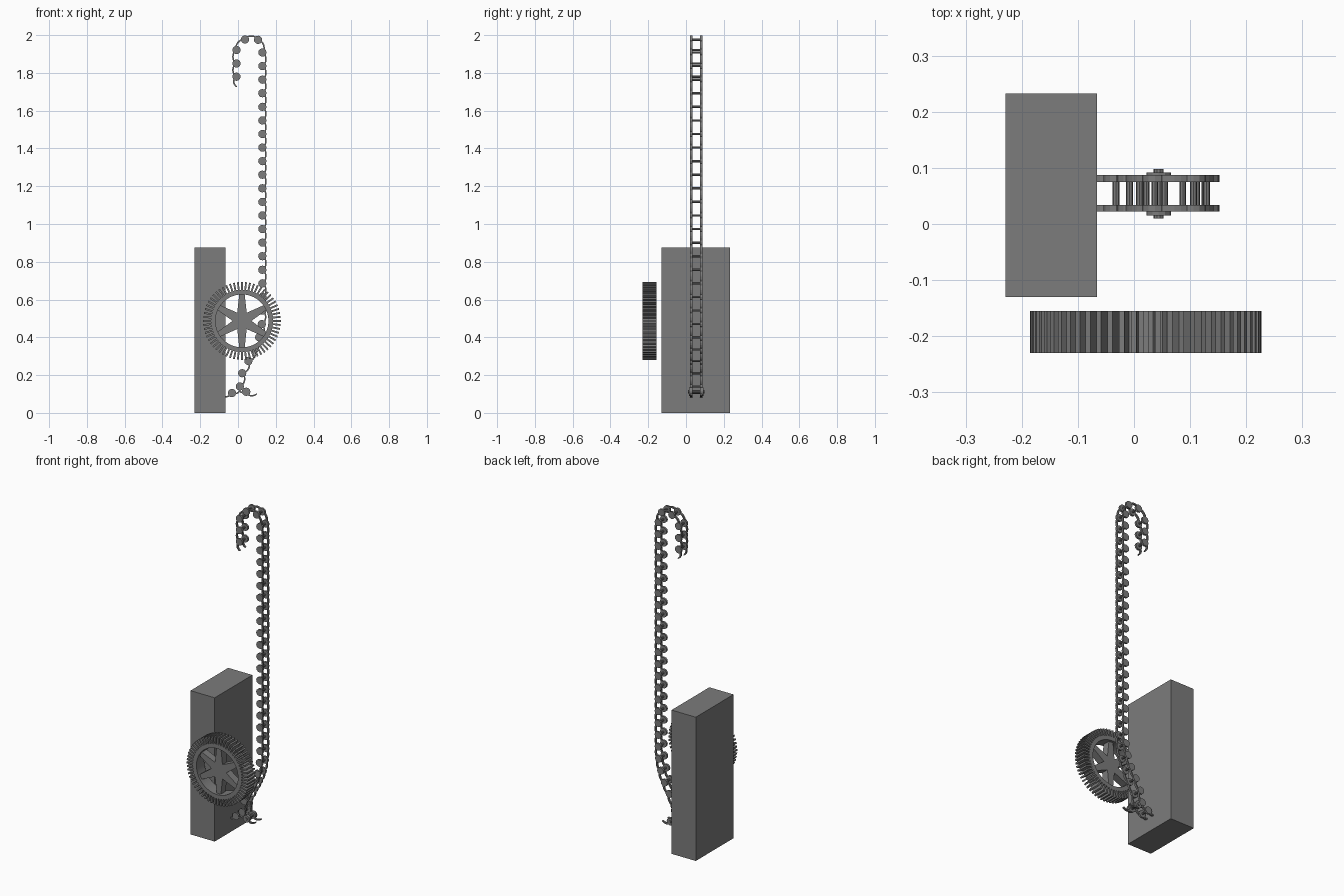
import bpy, bmesh, math
from mathutils import Vector

if "Cube" in bpy.data.objects:
    bpy.data.objects.remove(bpy.data.objects["Cube"])

grey = bpy.data.materials.new("dark grey")
grey.diffuse_color = (0.2, 0.2, 0.2, 1)
grey.use_nodes = True
grey.node_tree.nodes["Principled BSDF"].inputs["Base Color"].default_value = grey.diffuse_color


def finish(bm, name):
    bmesh.ops.recalc_face_normals(bm, faces=bm.faces)
    me = bpy.data.meshes.new(name)
    bm.to_mesh(me)
    bm.free()
    me.materials.append(grey)
    ob = bpy.data.objects.new(name, me)
    bpy.context.collection.objects.link(ob)
    return ob


def loft(bm, loops, closed=False):
    """Skin a sequence of equal vertex loops."""
    rows = [[bm.verts.new(p) for p in lp] for lp in loops]
    n = len(rows[0])
    for i in range(len(rows) if closed else len(rows) - 1):
        a, b = rows[i], rows[(i + 1) % len(rows)]
        for j in range(n):
            bm.faces.new((a[j], a[(j + 1) % n], b[(j + 1) % n], b[j]))
    if not closed:
        bm.faces.new(rows[0])
        bm.faces.new(rows[-1])


def prism(bm, pts, y0, y1):
    """Extrude an x-z outline along y."""
    loft(bm, [[(x, y, z) for x, z in pts] for y in (y0, y1)])


def polar(cx, cz, r, a):
    return cx + r * math.cos(a), cz + r * math.sin(a)


def disc(bm, cx, cz, r, y0, y1, n=12):
    prism(bm, [polar(cx, cz, r, math.tau * i / n) for i in range(n)], y0, y1)


# Tall block
bm = bmesh.new()
prism(bm, [(-0.229, 0), (-0.066, 0), (-0.066, 0.875), (-0.229, 0.875)], -0.13, 0.233)
finish(bm, "block")

# Gear rim with teeth
GX, GZ, TEETH = 0.021, 0.487, 60
Y0, Y1 = -0.23, -0.155
step = math.tau / TEETH
bm = bmesh.new()
loops = []
for i in range(TEETH):
    for f, r in ((-0.27, 0.165), (-0.22, 0.206), (0.22, 0.206), (0.27, 0.165)):
        a = (i + f) * step
        xo, zo = polar(GX, GZ, r, a)
        xi, zi = polar(GX, GZ, 0.14, a)
        loops.append([(xi, Y0, zi), (xo, Y0, zo), (xo, Y1, zo), (xi, Y1, zi)])
loft(bm, loops, closed=True)
finish(bm, "gear_rim")

# Star-shaped spokes, wide at the hub and narrow at the rim
bm = bmesh.new()
star = []
for k in range(6):
    a = math.pi / 2 + k * math.pi / 3
    star += [polar(GX, GZ, 0.15, a - 0.09), polar(GX, GZ, 0.15, a + 0.09),
             polar(GX, GZ, 0.05, a + math.pi / 6)]
prism(bm, star, -0.215, -0.17)
finish(bm, "gear_spokes")

# Chain joints: hook, straight run, then the curve to the bottom
PITCH = 0.0719
joints = [(-0.008, 1.78), (-0.008, 1.85), (-0.008, 1.921), (0.037, 1.977), (0.106, 1.975)]
joints += [(0.129, 1.908 - PITCH * i) for i in range(20)]
joints += [(0.126, 0.47), (0.112, 0.4), (0.087, 0.335), (0.055, 0.275),
           (0.022, 0.21), (0.01, 0.14)]
left_tail = [(0.01, 0.14), (-0.032, 0.105), (-0.09, 0.105)]
right_tail = [(0.01, 0.14), (0.042, 0.112)]
RAILS = ((0.022, 0.034), (0.075, 0.087))


def strap(bm, a, b, y0, y1, side=1, cut=1.0):
    """Thin curved strap bowed to one side between two joints."""
    a, b = Vector(a), Vector(b)
    d = b - a
    n = Vector((-d.y, d.x)).normalized() * side
    out, inn = [], []
    for i in range(7):
        t = cut * i / 6
        c = a + d * t
        h = 0.008 + 0.011 * math.sin(math.pi * t)
        out.append(tuple(c + n * (h + 0.004)))
        inn.append(tuple(c + n * (h - 0.004)))
    loft(bm, [[(p[0], y0, p[1]), (p[0], y1, p[1]), (q[0], y1, q[1]), (q[0], y0, q[1])]
              for p, q in zip(out, inn)])


# Chain rollers and rungs
bm = bmesh.new()
for x, z in joints + left_tail[1:] + right_tail[1:]:
    for y0, y1 in RAILS:
        disc(bm, x, z, 0.022, y0, y1)
finish(bm, "chain_rollers")

bm = bmesh.new()
for x, z in joints + left_tail[1:] + right_tail[1:]:
    disc(bm, x, z, 0.006, 0.03, 0.08, 8)
finish(bm, "chain_rungs")

# Chain straps, with loose ends at both tips
bm = bmesh.new()
for y0, y1 in RAILS:
    for path, side in ((joints, 1), (left_tail, 1), (right_tail, -1)):
        for a, b in zip(path, path[1:]):
            strap(bm, a, b, y0, y1, side)
    strap(bm, (0.0, 1.727), joints[0], y0, y1)
    strap(bm, right_tail[-1], (0.1, 0.107), y0, y1, -1)
finish(bm, "chain_straps")

# Pin and washers at the bottom joint
bm = bmesh.new()
disc(bm, 0.044, 0.112, 0.009, 0.01, 0.098, 10)
for y0, y1 in ((0.015, 0.022), (0.087, 0.092)):
    disc(bm, 0.044, 0.112, 0.022, y0, y1)
finish(bm, "bottom_pin")
